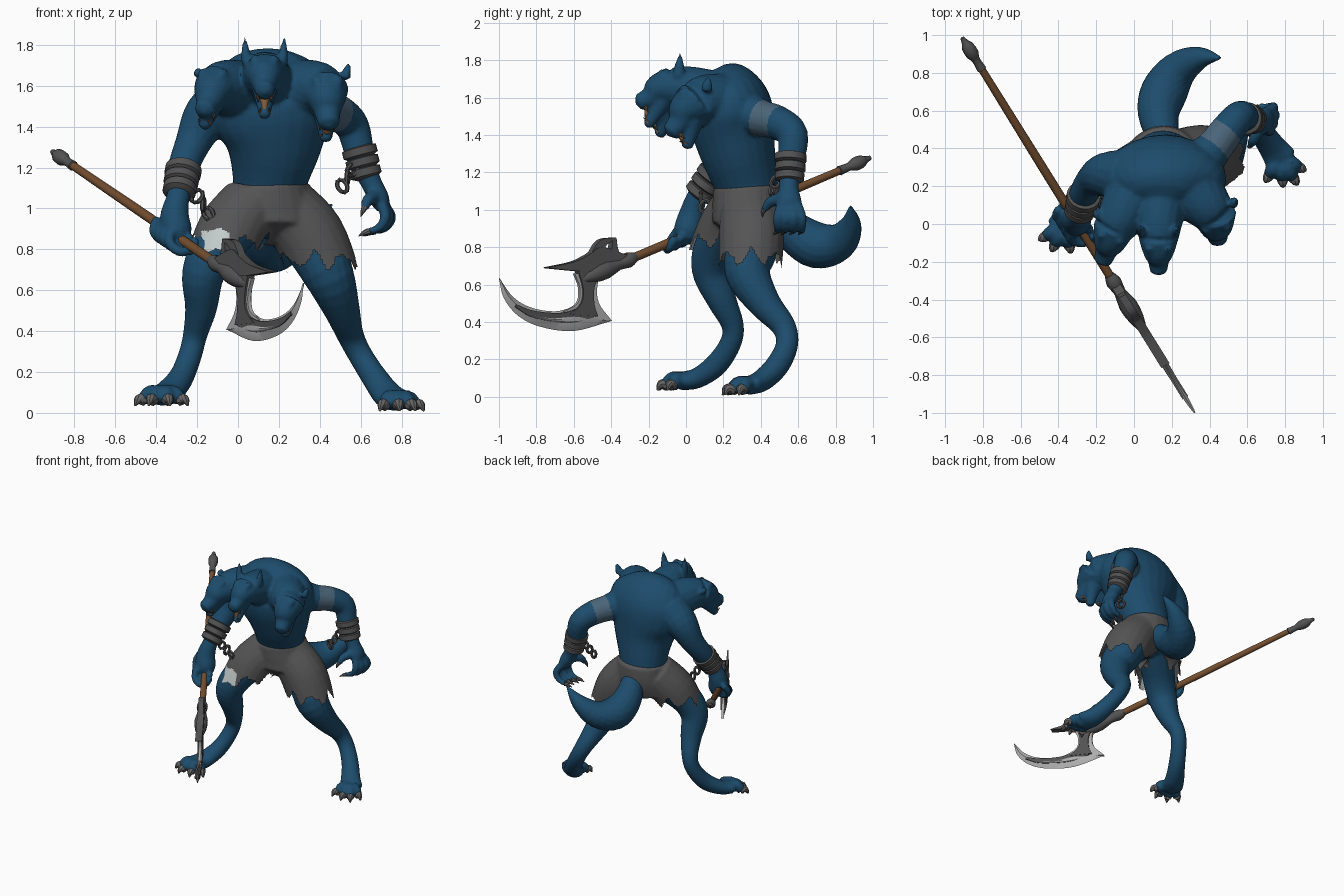
import bpy, bmesh, math
from mathutils import Vector as V, Matrix

if "Cube" in bpy.data.objects:
    bpy.data.objects.remove(bpy.data.objects["Cube"])


def material(name, rgb):
    m = bpy.data.materials.new(name)
    m.diffuse_color = (*rgb, 1)
    m.use_nodes = True
    m.node_tree.nodes["Principled BSDF"].inputs["Base Color"].default_value = m.diffuse_color
    return m


BLUE = material("blue fur", (0.012, 0.072, 0.15))
PATCH = material("pale blue patch", (0.07, 0.13, 0.19))
CLOTH = material("grey cloth", (0.09, 0.09, 0.09))
LIGHT = material("light patch", (0.55, 0.6, 0.6))
IRON = material("dark iron", (0.085, 0.085, 0.085))
STEEL = material("blade steel", (0.42, 0.42, 0.42))
WOOD = material("shaft wood", (0.17, 0.075, 0.028))
CLAW = material("claw grey", (0.13, 0.13, 0.13))
MOUTH = material("mouth tan", (0.26, 0.13, 0.055))


def spline(pts, n):
    """Catmull-Rom through (x, y, z, r1, r2) points."""
    p = [V((*q, q[3])) if len(q) == 4 else V(q) for q in pts]
    p = [p[0] * 2 - p[1]] + p + [p[-1] * 2 - p[-2]]
    out = []
    for i in range(1, len(p) - 2):
        a, b, c, d = p[i - 1:i + 3]
        for k in range(n):
            t = k / n
            out.append(0.5 * (2 * b + (c - a) * t + (2 * a - 5 * b + 4 * c - d) * t * t
                              + (3 * b - a - 3 * c + d) * t ** 3))
    return out + [p[-2]]


def skin_rings(bm, rings):
    """Join consecutive rings of vertices with quads."""
    s = len(rings[0])
    for r, q in zip(rings, rings[1:]):
        for k in range(s):
            j = (k + 1) % s
            bm.faces.new((r[k], r[j], q[j], q[k]))


def tube(bm, pts, sides=16, n=4):
    """Loft elliptical rings along a path, with rounded ends."""
    s = spline(pts, n)
    c = [V(q[:3]) for q in s]
    rings = []
    for i, q in enumerate(s):
        t = (c[min(i + 1, len(c) - 1)] - c[max(i - 1, 0)]).normalized()
        ref = V((1, 0, 0)) if abs(t.x) < 0.93 else V((0, 1, 0))
        a = (ref - t * ref.dot(t)).normalized()
        b = t.cross(a)
        r1, r2 = max(q[3], 0.002), max(q[4], 0.002)
        rings.append([bm.verts.new(c[i] + a * r1 * math.cos(w) + b * r2 * math.sin(w))
                      for w in (2 * math.pi * k / sides for k in range(sides))])
    skin_rings(bm, rings)
    for ring, e, f in ((rings[0], 0, 1), (rings[-1], -1, -2)):
        out = (c[e] - c[f]).normalized()
        pole = bm.verts.new(c[e] + out * 0.5 * min(s[e][3], s[e][4]))
        for k in range(sides):
            bm.faces.new((ring[k], ring[(k + 1) % sides], pole))


def finish(bm, name, mats, voxel=0):
    bmesh.ops.recalc_face_normals(bm, faces=bm.faces)
    me = bpy.data.meshes.new(name)
    bm.to_mesh(me)
    ob = bpy.data.objects.new(name, me)
    bpy.context.collection.objects.link(ob)
    if voxel:  # fuse overlapping volumes into one skin
        m = ob.modifiers.new("fuse", 'REMESH')
        m.mode, m.voxel_size = 'VOXEL', voxel
        m = ob.modifiers.new("soften", 'SMOOTH')
        m.factor, m.iterations = 0.5, 3
        ev = ob.evaluated_get(bpy.context.evaluated_depsgraph_get())
        ob.data = bpy.data.meshes.new_from_object(ev)
        ob.modifiers.clear()
    ob.data.materials.clear()
    for m in mats:
        ob.data.materials.append(m)
    return ob


body, claws, mouth = bmesh.new(), bmesh.new(), bmesh.new()

# Torso
tube(body, [(.16, .33, .92, .19, .16), (.155, .33, 1.1, .178, .165), (.175, .28, 1.3, .235, .2),
            (.165, .25, 1.45, .31, .225), (.16, .235, 1.56, .325, .22), (.15, .2, 1.64, .27, .18),
            (.15, .14, 1.69, .17, .11)], 24)
# Tail
tube(body, [(.16, .44, 1.0, .08), (.13, .58, .88, .11), (.16, .7, .81, .125),
            (.24, .82, .83, .1), (.35, .88, .92, .06), (.46, .88, 1.02, .008)])
# Legs
tube(body, [(.04, .29, .98, .14), (-.10, .17, .82, .12), (-.17, .135, .68, .105), (-.18, .19, .52, .08),
            (-.21, .25, .38, .06), (-.235, .235, .28, .058), (-.28, .16, .17, .062),
            (-.34, .06, .1, .075, .055), (-.375, -.02, .085, .09, .05)])
tube(body, [(.27, .34, .98, .15), (.38, .35, .8, .14), (.45, .33, .66, .122), (.51, .42, .5, .088),
            (.55, .52, .38, .066), (.6, .54, .28, .06), (.67, .49, .17, .064),
            (.73, .41, .09, .075, .06), (.78, .34, .06, .09, .05)])
# Toes with claws
for base, tips in (((-.37, -.01, .075), ((-.46, -.06), (-.415, -.1), (-.345, -.105), (-.285, -.07))),
                   ((.775, .35, .05), ((.865, .305), (.84, .25), (.785, .245), (.72, .265)))):
    b = V(base)
    for x, y in tips:
        e = V((x, y, b.z - .01))
        d = (e - b).normalized()
        tube(body, [(*b, .045), (*(b.lerp(e, .6) + V((0, 0, .028))), .042), (*e, .036)], 10)
        tube(claws, [(*e, .032), (*(e + d * .03 + V((0, 0, .004))), .024),
                     (*(e + d * .05 - V((0, 0, .025))), .005)], 8)
# Arms
tube(body, [(.32, .29, 1.53, .13), (.42, .4, 1.49, .1), (.49, .49, 1.465, .092), (.56, .57, 1.4, .083),
            (.60, .56, 1.25, .07), (.65, .55, 1.13, .052), (.69, .55, 1.05, .05, .068), (.71, .55, 1.0, .035, .06)])
tube(body, [(-.04, .25, 1.53, .15), (-.15, .26, 1.45, .12), (-.22, .23, 1.32, .088), (-.27, .15, 1.19, .075),
            (-.29, .06, 1.07, .056), (-.31, .03, .97, .07), (-.30, .01, .89, .075), (-.29, 0, .84, .055)])
# Open hand
for y, dx in ((.49, -.02), (.53, 0), (.575, .01), (.62, 0)):
    tube(body, [(.7, .55 + (y - .55) * .6, 1.03, .03), (.74 + dx, y, .96, .026), (.71 + dx, y, .905, .022),
                (.66 + dx, y, .888, .018)], 8)
    tube(claws, [(.66 + dx, y, .888, .016), (.635 + dx, y - .01, .88, .012), (.61 + dx, y - .02, .865, .002)], 8)
tube(body, [(.67, .51, 1.06, .037), (.635, .45, 1.04, .03), (.62, .42, 1.0, .02)], 8)
tube(claws, [(.62, .42, 1.005, .016), (.61, .41, .985, .011), (.6, .41, .96, .002)], 8)


def on_axe(y, z=None):
    """Point in the upright plane of the axe; on the shaft if z is not given."""
    return V((-.298 - .62 * y, y, .862 + .4225 * y if z is None else z))


# Fist round the shaft
for y in (-.06, -.02, .02, .06):
    c = on_axe(y)
    tube(body, [(*(c + V(o)), .026) for o in ((-.06, .02, .06), (-.075, -.02, 0), (-.03, -.04, -.045),
                                             (.03, -.03, -.04), (.05, 0, .01))], 8)


# Three heads: neck, skull, muzzle, jaw, ears, teeth
def head(neck, skull, nose, jaw, r, ear, lean, gape):
    n, s, o, j = V(neck), V(skull), V(nose), V(jaw)
    d = (o - s).normalized()
    side = d.cross(V((0, 0, 1))).normalized()
    up = side.cross(d)
    tube(body, [(*n, r + .05), (*(n.lerp(s, .6) + V((0, 0, .012))), r + .02), (*s, r)])
    tube(body, [(*s, r), (*(s.lerp(o, .35) + up * .015), r * .8), (*s.lerp(o, .65), r * .56),
                (*(o + up * .004), r * .43)])
    tube(body, [(*s.lerp(j, .1), r * .8), (*s.lerp(j, .55), r * .48), (*j, r * .25)])
    mid = (o + j) / 2
    tube(mouth, [(*s.lerp(mid, .5), r * .4), (*s.lerp(mid, .8), r * gape), (*s.lerp(j, .9).lerp(mid, .4), r * .12)], 10)
    for k in (-1, 1):
        e = s + side * k * r * .85 + V((0, .04, r * .5))
        tip = e + side * k * lean + V((0, .01, ear))
        tube(body, [(*e, .026, .034), (*e.lerp(tip, .5), .02, .026), (*tip, .005)], 10)
        tube(body, [(*(s + side * k * r * .45 + up * r * .75), .03),
                    (*(s.lerp(o, .45) + side * k * r * .3 + up * r * .62), .018)], 8)  # brow
        f = s.lerp(o, .9) + side * k * r * .3 - up * r * .3
        tube(mouth, [(*f, .011), (*(f - up * .035), .002)], 6)
        f = s.lerp(j, .93) + side * k * r * .2
        tube(mouth, [(*f, .01), (*(f + up * .04 + d * .015), .002)], 6)


head((.14, .16, 1.59), (.13, -.08, 1.66), (.13, -.25, 1.57), (.13, -.205, 1.45), .105, .125, .008, .22)
head((.01, .17, 1.57), (-.105, -.02, 1.595), (-.165, -.195, 1.475), (-.165, -.145, 1.4), .112, .04, .0, .22)
head((.31, .18, 1.57), (.425, .055, 1.58), (.445, -.08, 1.41), (.43, .005, 1.335), .118, .075, .02, .3)

skin = finish(body, "wolf_body", [BLUE, PATCH], .011)
origin, axis = V((.42, .4, 1.49)), V((.62, .75, -.22)).normalized()
for f in skin.data.polygons:  # band on the upper arm
    v = f.center - origin
    t = v.dot(axis)
    if f.center.x > .3 and 0 < t < .12 and (v - axis * t).length < .135:
        f.material_index = 1
finish(claws, "claws", [CLAW])
finish(mouth, "mouths_and_teeth", [MOUTH])

# Tattered shorts: fused volume, then a zigzag hem cut away
bm = bmesh.new()
tube(bm, [(.155, .33, 1.115, .19, .185), (.16, .33, 1.0, .215, .19), (.16, .31, .9, .23, .175)], 24)
tube(bm, [(.07, .30, 1.01, .165), (-.035, .225, .88, .17), (-.095, .165, .70, .17)], 20)
tube(bm, [(.23, .34, 1.01, .16), (.35, .35, .86, .175), (.45, .34, .62, .165)], 20)
shorts = finish(bm, "tattered_shorts", [CLOTH, LIGHT], .012)
bm = bmesh.new()
bm.from_mesh(shorts.data)
gone = []
for f in bm.faces:
    p = f.calc_center_median()
    cx, cy, h = (-.07, .2, .775) if p.x < .15 else (.41, .35, .685)
    a = math.atan2(p.y - cy, p.x - cx)
    saw = abs((a * 7 / math.pi) % 2 - 1) + .4 * abs((a * 11 / math.pi) % 2 - 1)
    light = -.18 < p.x < -.04 and p.y < .16
    if p.z < (.775 + .02 * saw if light else h + .085 * saw):
        gone.append(f)
    elif light and p.z < .88 + .02 * saw:
        f.material_index = 1
bmesh.ops.delete(bm, geom=gone, context='FACES')
bm.to_mesh(shorts.data)

# Wrist cuffs (three stacked bands) and broken chains
for name, a, b, r, chain in (
        ("left", (-.265, .155, 1.2), (-.29, .06, 1.07), .078, ((-.2, .08, 1.06), (-.17, .1, 1.02), (-.145, .12, .975))),
        ("right", (.59, .56, 1.3), (.63, .553, 1.15), .074, ((.56, .5, 1.19), (.535, .48, 1.15), (.51, .46, 1.11)))):
    bm = bmesh.new()
    a, b = V(a), V(b)
    for k in range(3):
        tube(bm, [(*a.lerp(b, (k + u) / 3), r + g - .004 * k)
                  for u, g in ((.04, 0), (.1, .012), (.8, .012), (.92, 0))], 20, 1)
    finish(bm, name + "_cuff", [IRON])
    bm = bmesh.new()
    for k, c in enumerate(chain):
        ring = [V((.024 * math.cos(w), 0, .034 * math.sin(w))) for w in (i * math.pi / 5 for i in range(11))]
        rot = Matrix.Rotation(k * 1.4, 3, 'Z') @ Matrix.Rotation(.6, 3, 'Y')
        tube(bm, [(*(V(c) + rot @ q), .011) for q in ring], 6, 1)
    finish(bm, name + "_chain", [IRON])

# Axe shaft, butt spike and socket
for name, mat, prof in (
        ("axe_shaft", WOOD, ((.85, .02), (.3, .024), (-.32, .024))),
        ("axe_butt", IRON, ((.82, .026), (.87, .022), (.9, .036), (.94, .034), (.96, .02), (.985, .012))),
        ("axe_socket", IRON, ((-.27, .026), (-.31, .042), (-.36, .032), (-.43, .05), (-.5, .042), (-.56, .02)))):
    bm = bmesh.new()
    tube(bm, [(*on_axe(y), r) for y, r in prof], 12, 2)
    finish(bm, name, [mat])


# Axe head pieces: strips between two curves in the plane of the shaft
def strip(name, edge_a, edge_b, mat, thick=0):
    """Flat slab of the given thickness, or a sharp-edged blade if it is 0."""
    bm = bmesh.new()
    n = V((1, .62, 0)).normalized()
    a, b = ([on_axe(*q[:2]) for q in spline([(*p, 0, 0) for p in e], 5)] for e in (edge_a, edge_b))
    rings = []
    for p, q in zip(a, b):
        h, w = n * thick / 2, n * (.004 + .12 * (p - q).length)
        ring = (p - h, p + h, q + h, q - h) if thick else (p, (p + q) / 2 + w, q, (p + q) / 2 - w)
        rings.append([bm.verts.new(v) for v in ring])
    skin_rings(bm, rings)
    bm.faces.new(rings[0])
    bm.faces.new(rings[-1][::-1])
    finish(bm, name, [mat])


strip("axe_blade", [(-1, .635), (-.975, .53), (-.9, .435), (-.78, .375), (-.6, .352), (-.4, .405)],
      [(-.998, .635), (-.925, .535), (-.83, .478), (-.7, .457), (-.56, .48), (-.402, .408)], STEEL)
strip("axe_blade_inlay", [(-.92, .48), (-.84, .43), (-.74, .405), (-.62, .395), (-.5, .425)],
      [(-.915, .495), (-.84, .465), (-.74, .45), (-.64, .455), (-.5, .51)], IRON, .034)
strip("axe_neck_edge", [(-.5, .69), (-.53, .6), (-.53, .5), (-.5, .42)],
      [(-.44, .70), (-.478, .6), (-.47, .5), (-.4, .405)], STEEL, .02)
strip("axe_neck_back_edge", [(-.60, .66), (-.572, .58), (-.585, .5), (-.66, .455)],
      [(-.56, .66), (-.54, .58), (-.55, .5), (-.62, .44)], STEEL, .02)
strip("axe_neck", [(-.59, .69), (-.56, .58), (-.57, .5), (-.63, .44)],
      [(-.43, .71), (-.495, .6), (-.5, .5), (-.48, .43)], IRON, .04)
strip("axe_spike", [(-.75, .692), (-.61, .722), (-.53, .76), (-.46, .80), (-.33, .76)],
      [(-.75, .688), (-.62, .675), (-.53, .67), (-.44, .69), (-.31, .71)], IRON, .05)
strip("axe_horn", [(-.52, .76), (-.485, .82), (-.45, .845), (-.385, .852)],
      [(-.45, .77), (-.445, .79), (-.43, .815), (-.385, .846)], IRON, .04)
strip("axe_horn_loop", [(-.41, .77), (-.405, .81), (-.4, .85)], [(-.36, .75), (-.375, .80), (-.382, .85)], IRON, .04)

# Smooth shading with sharp creases kept
bpy.ops.object.select_all(action='SELECT')
bpy.context.view_layer.objects.active = skin
bpy.ops.object.shade_smooth_by_angle(angle=math.radians(40))
